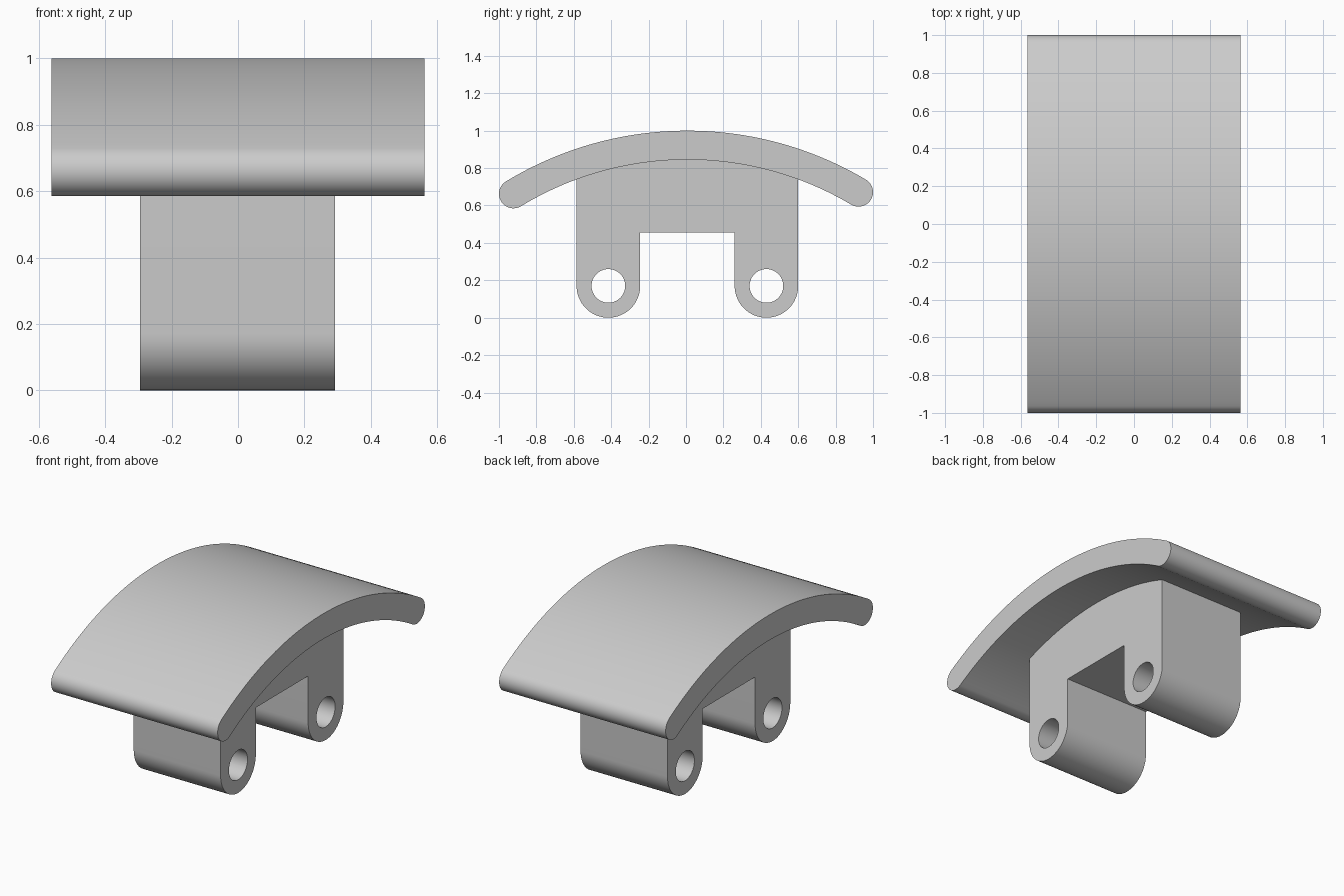
import bpy, bmesh
from math import sin, cos, asin, pi
from mathutils import Vector

cube = bpy.data.objects.get("Cube")
if cube:
    bpy.data.objects.remove(cube, do_unlink=True)

grey = bpy.data.materials.new("plain grey")
grey.use_nodes = True
grey.diffuse_color = (0.6, 0.6, 0.6, 1)
grey.node_tree.nodes["Principled BSDF"].inputs["Base Color"].default_value = (0.6, 0.6, 0.6, 1)

MID_Y = 0.0075               # the middle of the arch and bracket
ARC_Z = -0.87                # centre of the arch circle
R_OUT, R_IN = 1.87, 1.715
LEG_R, HOLE_R, LEG_OFF = 0.17, 0.09, 0.4225
NOTCH_Z = 0.455


def arc(cy, cz, r, start, end, n):
    """Points on a circle; angles run from +y towards +z."""
    return [(cy + r * cos(start + (end - start) * i / n),
             cz + r * sin(start + (end - start) * i / n)) for i in range(n + 1)]


def extrude(name, profile, x0, x1):
    """Extrude a (y, z) profile along x."""
    bm = bmesh.new()
    face = bm.faces.new([bm.verts.new((x0, y, z)) for y, z in profile])
    new = bmesh.ops.extrude_face_region(bm, geom=[face])["geom"]
    bmesh.ops.translate(bm, vec=Vector((x1 - x0, 0, 0)),
                        verts=[v for v in new if isinstance(v, bmesh.types.BMVert)])
    bmesh.ops.remove_doubles(bm, verts=bm.verts, dist=1e-5)
    bmesh.ops.recalc_face_normals(bm, faces=bm.faces)
    mesh = bpy.data.meshes.new(name)
    bm.to_mesh(mesh)
    bm.free()
    mesh.materials.append(grey)
    obj = bpy.data.objects.new(name, mesh)
    bpy.context.collection.objects.link(obj)
    return obj


def select(obj):
    bpy.ops.object.select_all(action="DESELECT")
    obj.select_set(True)
    bpy.context.view_layer.objects.active = obj


# Arched plate with rounded ends
r_mid, r_cap = (R_OUT + R_IN) / 2, (R_OUT - R_IN) / 2
tip = 1 - r_cap
right = pi / 2 - asin((tip - MID_Y) / r_mid)
left = pi / 2 + asin((tip + MID_Y) / r_mid)


def end_cap(a, start):
    return arc(MID_Y + r_mid * cos(a), ARC_Z + r_mid * sin(a), r_cap, start, start + pi, 20)


profile = (arc(MID_Y, ARC_Z, R_OUT, right, left, 64) + end_cap(left, left)[1:]
           + arc(MID_Y, ARC_Z, R_IN, left, right, 64)[1:] + end_cap(right, right + pi)[1:-1])
plate = extrude("arched_plate", profile, -0.5625, 0.5625)

# Bracket: two round-footed legs below a top that follows the arch
half = LEG_OFF + LEG_R
edge = asin(half / (R_IN + 0.002))
profile = arc(MID_Y, ARC_Z, R_IN + 0.002, pi / 2 - edge, pi / 2 + edge, 40)
profile += arc(MID_Y - LEG_OFF, LEG_R, LEG_R, pi, 2 * pi, 32)
profile += [(MID_Y - LEG_OFF + LEG_R, NOTCH_Z), (MID_Y + LEG_OFF - LEG_R, NOTCH_Z)]
profile += arc(MID_Y + LEG_OFF, LEG_R, LEG_R, pi, 2 * pi, 32)
bracket = extrude("bracket", profile, -0.295, 0.292)

# Pin holes through both legs
for side in (-1, 1):
    ring = arc(MID_Y + side * LEG_OFF, LEG_R, HOLE_R, 0, 2 * pi, 48)[:-1]
    cutter = extrude("pin_hole_cutter", ring, -0.4, 0.4)
    cutter.hide_render = True
    mod = bracket.modifiers.new("pin_hole", "BOOLEAN")
    mod.operation, mod.solver, mod.object = "DIFFERENCE", "EXACT", cutter
    select(bracket)
    bpy.ops.object.modifier_apply(modifier=mod.name)
    bpy.data.objects.remove(cutter, do_unlink=True)

for obj in (plate, bracket):
    select(obj)
    bpy.ops.object.shade_smooth_by_angle(angle=0.6)
